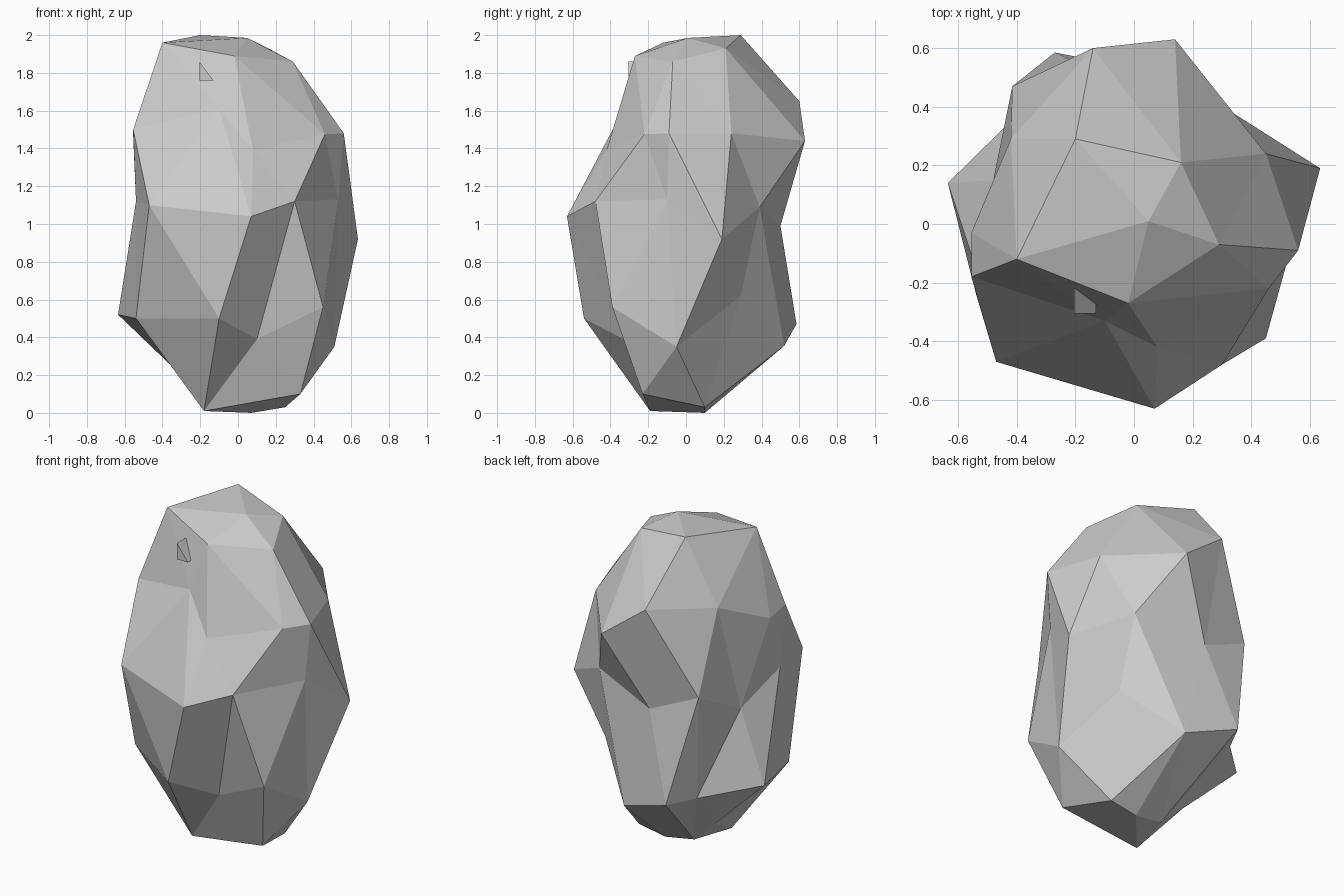
import bpy, bmesh
from mathutils import Vector

if "Cube" in bpy.data.objects:
    bpy.data.objects.remove(bpy.data.objects["Cube"])

# Rock corner points, grouped in bands from crown to base
crown = [(-.20, .29, 2.0), (.05, .01, 1.985), (-.40, -.12, 1.96),
         (-.02, -.27, 1.89), (.29, -.07, 1.86), (.16, .21, 1.93)]
shoulder = [(.56, -.09, 1.48), (.45, .24, 1.48), (.46, -.22, 1.475),
            (-.555, -.18, 1.50), (.14, .63, 1.44), (-.14, .60, 1.65),
            (-.10, -.33, 1.61), (.08, -.42, 1.39), (-.42, .29, 1.62),
            (-.555, -.03, 1.47)]
waist = [(.635, .19, .92), (.53, -.10, 1.13), (-.47, -.47, 1.10),
         (.07, -.63, 1.04), (.30, -.48, 1.12), (-.415, .47, 1.13),
         (-.10, .50, .99), (.32, .39, 1.09), (-.54, -.15, 1.12),
         (-.48, .15, .96)]
lower = [(-.10, -.54, .50), (.45, -.39, .56), (.51, -.05, .35),
         (.10, -.33, .39), (-.54, -.235, .50), (-.635, .14, .52),
         (.35, .29, .62), (-.27, .585, .47), (.06, .52, .355),
         (-.36, .41, .47)]
base = [(.33, -.23, .10), (.25, .10, .03), (-.18, -.19, .01),
        (.07, .10, 0), (-.27, .105, .17), (-.12, .09, .03)]
points = [Vector(p) for p in crown + shoulder + waist + lower + base]


def relaxed_directions(pts, steps=25, rate=.004):
    """Project the points to a ball and even them out."""
    ball = [Vector((p.x / .6, p.y / .6, p.z - 1)).normalized() for p in pts]
    for _ in range(steps):
        moved = []
        for i, a in enumerate(ball):
            push = Vector()
            for j, b in enumerate(ball):
                if i != j:
                    d = a - b
                    push += d / d.length ** 3
            push -= a * push.dot(a)
            moved.append((a + push * rate).normalized())
        ball = moved
    return ball


def add_object(name, bm):
    bmesh.ops.recalc_face_normals(bm, faces=bm.faces)
    mesh = bpy.data.meshes.new(name)
    bm.to_mesh(mesh)
    bm.free()
    obj = bpy.data.objects.new(name, mesh)
    bpy.context.collection.objects.link(obj)
    return obj


# Rock: skin the ball, then pull each corner to its real place
bm = bmesh.new()
verts = [bm.verts.new(d) for d in relaxed_directions(points)]
bmesh.ops.convex_hull(bm, input=verts)
bmesh.ops.triangulate(bm, faces=bm.faces)
for v, p in zip(verts, points):
    v.co = p
add_object("rock", bm)

# Small stone chip poking out near the top of the front
bm = bmesh.new()
tri = [(-.205, 1.86), (-.205, 1.76), (-.13, 1.76)]
front = [bm.verts.new((x, -.305, z)) for x, z in tri]
back = [bm.verts.new((x, -.22, z)) for x, z in tri]
bmesh.ops.convex_hull(bm, input=front + back)
add_object("stone_chip", bm)
